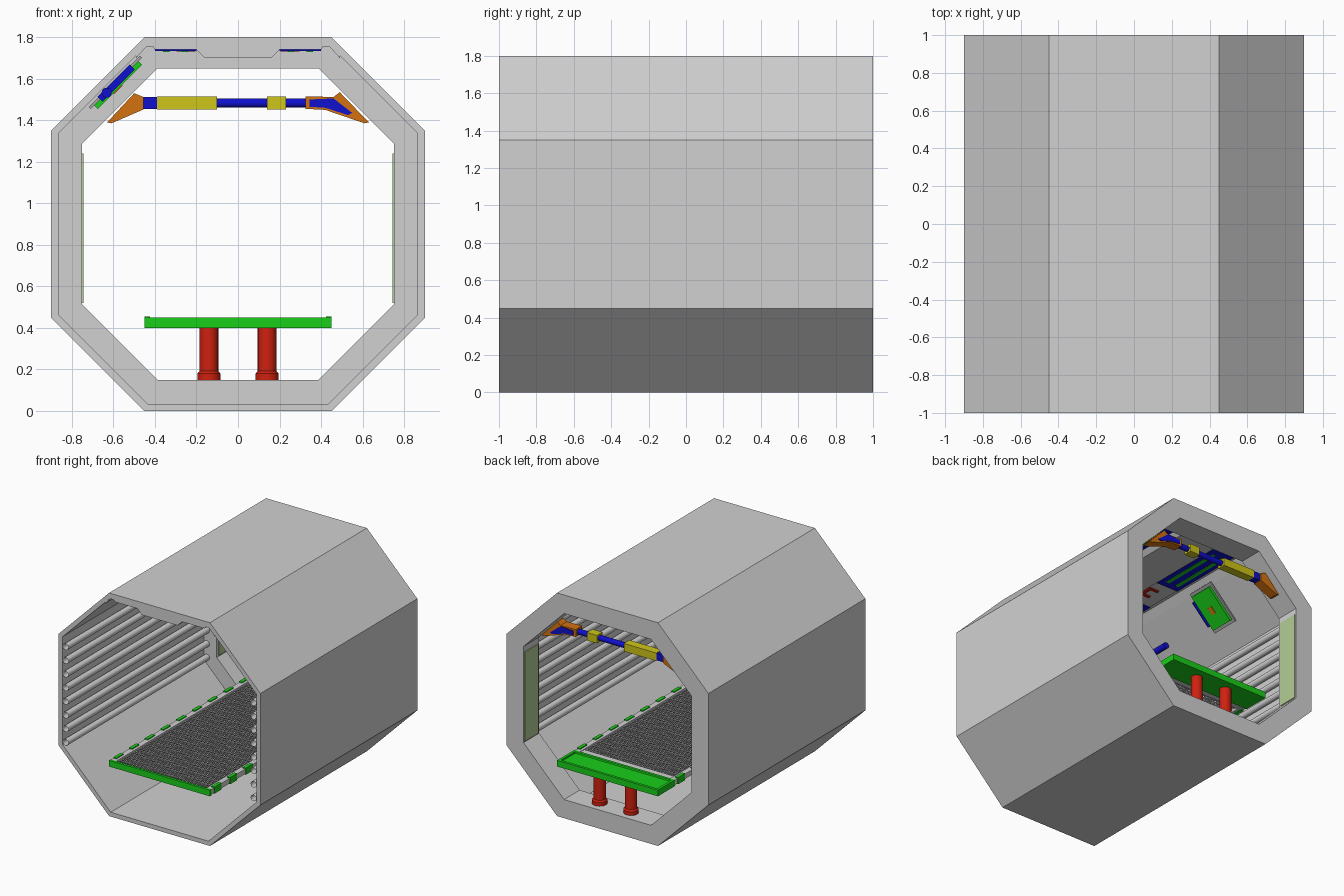
import bpy, bmesh, math
from mathutils import Matrix, Vector

cube = bpy.data.objects.get("Cube")
if cube:
    bpy.data.objects.remove(cube)


def material(name, r, g, b):
    m = bpy.data.materials.new(name)
    m.use_nodes = True
    m.diffuse_color = (r, g, b, 1)
    m.node_tree.nodes["Principled BSDF"].inputs["Base Color"].default_value = (r, g, b, 1)
    return m


GREY = material("light grey", .64, .64, .64)
MID = material("mid grey", .38, .38, .38)
GREEN = material("green", .01, .62, .01)
RED = material("red", .62, .015, .005)
BLUE = material("blue", .005, .005, .62)
YELLOW = material("yellow", .62, .56, .01)
ORANGE = material("orange", .65, .17, .005)
PALE = material("pale green", .45, .62, .3)


def finish(name, bm, mat, smooth=False):
    bmesh.ops.recalc_face_normals(bm, faces=bm.faces)
    me = bpy.data.meshes.new(name)
    bm.to_mesh(me)
    bm.free()
    me.materials.append(mat)
    ob = bpy.data.objects.new(name, me)
    bpy.context.collection.objects.link(ob)
    if smooth:
        for o in bpy.context.selected_objects:
            o.select_set(False)
        ob.select_set(True)
        bpy.context.view_layer.objects.active = ob
        bpy.ops.object.shade_smooth_by_angle(angle=math.radians(40))
    return ob


def box(name, centre, size, mat, tilt=0):
    bm = bmesh.new()
    bmesh.ops.create_cube(bm, size=1)
    place = Matrix.Translation(centre) @ Matrix.Rotation(tilt, 4, 'Y')
    bm.transform(place @ Matrix.Diagonal((*size, 1)))
    return finish(name, bm, mat)


def prism(name, outline, y0, y1, mat):
    """Extrude an x-z outline along y."""
    bm = bmesh.new()
    face = bm.faces.new([bm.verts.new((x, y0, z)) for x, z in outline])
    out = bmesh.ops.extrude_face_region(bm, geom=[face])["geom"]
    bmesh.ops.translate(bm, vec=(0, y1 - y0, 0),
                        verts=[v for v in out if isinstance(v, bmesh.types.BMVert)])
    return finish(name, bm, mat)


def rod(name, centre, axis, radius, length, mat, caps=True, sides=16):
    bm = bmesh.new()
    bmesh.ops.create_cone(bm, cap_ends=caps, segments=sides, radius1=radius,
                          radius2=radius, depth=length)
    turn = Vector(axis).to_track_quat('Z', 'Y').to_matrix().to_4x4()
    bm.transform(Matrix.Translation(centre) @ turn)
    return finish(name, bm, mat, True)


def lathe(name, x, y, profile, mat, sides=24):
    bm = bmesh.new()
    vs = [bm.verts.new((x + r, y, z)) for r, z in profile]
    edges = [bm.edges.new(p) for p in zip(vs, vs[1:])]
    bmesh.ops.spin(bm, geom=vs + edges, cent=(x, y, 0), axis=(0, 0, 1),
                   angle=math.tau, steps=sides)
    bmesh.ops.remove_doubles(bm, verts=bm.verts, dist=1e-4)
    return finish(name, bm, mat, True)


def octagon(inset):
    """Chamfered square outline, moved inward by the given distance."""
    r = .9 - inset
    c = .45 - inset * math.tan(math.pi / 8)
    pts = [(c, r), (r, c), (r, -c), (c, -r), (-c, -r), (-r, -c), (-r, c), (-c, r)]
    return [(x, z + .9) for x, z in pts]


def shell(name, thickness, y0, y1):
    bm = bmesh.new()
    loops = [[bm.verts.new((x, y, z)) for x, z in octagon(inset)]
             for inset, y in ((0, y0), (0, y1), (thickness, y1), (thickness, y0))]
    for k in range(4):
        a, b = loops[k], loops[(k + 1) % 4]
        for i in range(8):
            j = (i + 1) % 8
            bm.faces.new((a[i], a[j], b[j], b[i]))
    return finish(name, bm, GREY)


# Octagonal hull with a thick end ring
shell("hull", .035, -1, .8)
shell("end_ring", .15, .8, 1)

# Ceiling housing with lowered middle
half = [(.16, 1.70), (.2, 1.74), (.4, 1.74), (.41, 1.755), (.44, 1.755), (.49, 1.70), (.49, 1.73), (.45, 1.77)]
prism("ceiling_housing", half + [(-x, z) for x, z in reversed(half)], -.998, .8, GREY)

# Ceiling light panels with slats
for side in (-1, 1):
    for y in (-.62, .36):
        box("light_panel", (side * .3, y, 1.737), (.2, .66, .008), BLUE)
        for dx in (-.045, .045):
            box("light_slat", (side * .3 + dx, y, 1.732), (.03, .54, .006), GREEN)
    for y in (-.17, -.07):
        box("ceiling_handle", (side * .25, y, 1.735), (.09, .025, .008), RED)
    box("handle_bar", (side * .22, -.12, 1.735), (.025, .12, .008), RED)

# Wall pipes, open at the ends
for side in (-1, 1):
    for i in range(8):
        rod("wall_pipe", (side * .838, -.1, .49 + .11 * i), (0, 1, 0), .025, 1.8, GREY, False)

# Ring windows
for side in (-1, 1):
    box("ring_window", (side * .748, .905, .88), (.008, .17, .72), PALE)

# Control unit and handle on the sloped wall
TILT = -math.pi / 4


def slope(along, depth, y):
    d = math.sqrt(.5)
    return (-.675 + (along + depth) * d, y, 1.575 + (along - depth) * d)


box("unit_backplate", slope(.065, .055, .22), (.35, .24, .014), MID, TILT)
box("unit_body", slope(.065, .07, .22), (.3, .2, .03), GREEN, TILT)
box("unit_front", slope(.065, .06, .09), (.22, .008, .034), BLUE, TILT)
box("unit_button", slope(.05, .087, .22), (.06, .04, .006), ORANGE, TILT)
rod("wall_handle", slope(0, .06, -.46), (0, 1, 0), .024, .17, BLUE)

# Walkway: grating, side rails, clips and front edge
bm = bmesh.new()
bmesh.ops.create_grid(bm, x_segments=29, y_segments=60, size=1)
bm.transform(Matrix.Translation((0, -.13, .43)) @ Matrix.Diagonal((.41, .85, 1, 1)))
grating = finish("grating", bm, MID)
wire = grating.modifiers.new("bars", 'WIREFRAME')
wire.thickness = .014
wire.use_even_offset = False
box("front_edge", (0, -.99, .425), (.9, .02, .05), GREEN)
box("rear_strip", (0, .75, .427), (.82, .06, .03), GREY)
for side in (-1, 1):
    box("side_rail", (side * .425, -.1, .427), (.045, 1.76, .04), GREY)
    for i in range(9):
        box("rail_clip", (side * .437, -.9 + .2 * i, .427), (.028, .09, .054), GREEN)

# Rear bench with recessed top
bench = bmesh.new()
bmesh.ops.create_cube(bench, size=1)
bench.transform(Matrix.Translation((0, .89, .425)) @ Matrix.Diagonal((.9, .22, .05, 1)))
bench.faces.ensure_lookup_table()
top = max(bench.faces, key=lambda f: f.calc_center_median().z)
bmesh.ops.inset_region(bench, faces=[top], thickness=.03)
bmesh.ops.inset_region(bench, faces=[top], thickness=.003, depth=-.012)
finish("bench", bench, GREEN)

# Bench legs
for side in (-1, 1):
    lathe("bench_leg", side * .14, .9,
          [(0, .15), (.056, .15), (.056, .18), (.045, .192), (.045, .402)], RED)

# Cross arm below the ring ceiling
rod("arm_shaft", (.05, .9, 1.483), (1, 0, 0), .022, .9, BLUE)
box("arm_collar", (-.425, .9, 1.483), (.07, .06, .058), BLUE)
box("arm_sleeve", (-.245, .9, 1.483), (.29, .07, .064), YELLOW)
box("arm_band", (.185, .9, 1.483), (.09, .07, .064), YELLOW)
bracket = [(.63, 1.39), (.5, 1.53), (.455, 1.512), (.455, 1.452), (.61, 1.385)]
prism("left_bracket", [(-x, z) for x, z in bracket], .86, .94, ORANGE)
prism("right_bracket", [(.63, 1.39), (.49, 1.535), (.46, 1.512), (.325, 1.515),
                        (.325, 1.455), (.42, 1.45), (.61, 1.385)], .86, .94, ORANGE)
inset = [(.345, 1.5), (.46, 1.505), (.55, 1.435), (.53, 1.425), (.42, 1.46), (.345, 1.465)]
prism("bracket_inlay", inset, .853, .947, BLUE)
